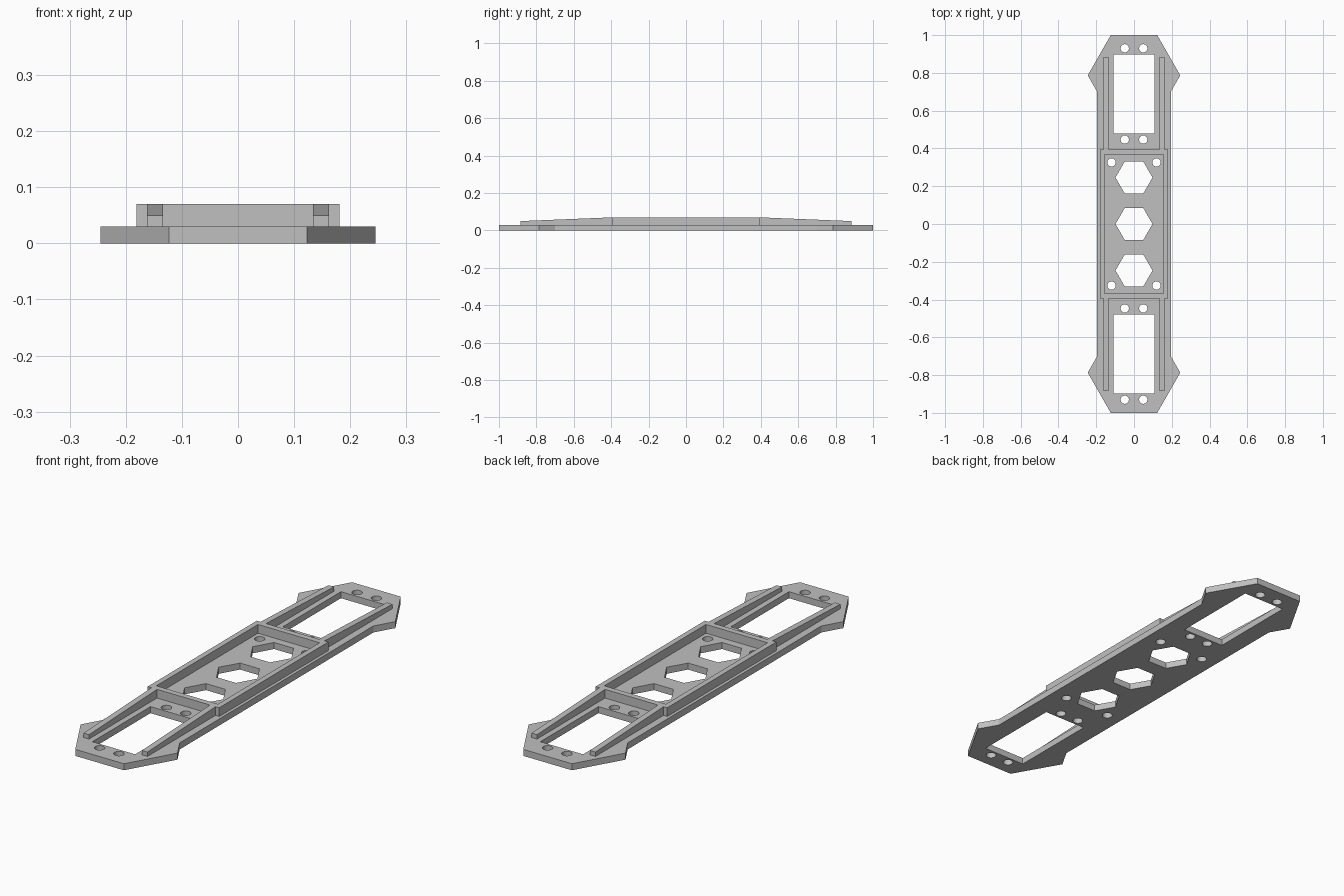
import bpy, bmesh, math

if "Cube" in bpy.data.objects:
    bpy.data.objects.remove(bpy.data.objects["Cube"])

grey = bpy.data.materials.new("light_grey")
grey.diffuse_color = (0.53, 0.53, 0.53, 1)
grey.use_nodes = True
grey.node_tree.nodes["Principled BSDF"].inputs["Base Color"].default_value = grey.diffuse_color


def ngon(cx, cy, r, n):
    return [(cx + r * math.cos(2 * math.pi * i / n),
             cy + r * math.sin(2 * math.pi * i / n)) for i in range(n)]


def rect(cx, cy, hx, hy):
    return [(cx - hx, cy - hy), (cx + hx, cy - hy),
            (cx + hx, cy + hy), (cx - hx, cy + hy)]


def add_object(name, mesh):
    ob = bpy.data.objects.new(name, mesh)
    bpy.context.collection.objects.link(ob)
    mesh.materials.clear()
    mesh.materials.append(grey)
    return ob


def flat_plate(name, loops, z0, z1):
    """Extrude an outline with holes between two heights."""
    cu = bpy.data.curves.new(name + "_profile", 'CURVE')
    cu.dimensions = '2D'
    cu.fill_mode = 'BOTH'
    cu.extrude = (z1 - z0) / 2
    for pts in loops:
        sp = cu.splines.new('POLY')
        sp.points.add(len(pts) - 1)
        for p, (x, y) in zip(sp.points, pts):
            p.co = (x, y, 0, 1)
        sp.use_cyclic_u = True
    tmp = bpy.data.objects.new(name + "_profile", cu)
    bpy.context.collection.objects.link(tmp)
    dg = bpy.context.evaluated_depsgraph_get()
    mesh = bpy.data.meshes.new_from_object(tmp.evaluated_get(dg))
    bpy.data.objects.remove(tmp)
    bm = bmesh.new()
    bm.from_mesh(mesh)
    bmesh.ops.remove_doubles(bm, verts=bm.verts, dist=1e-5)
    bmesh.ops.translate(bm, verts=bm.verts, vec=(0, 0, (z0 + z1) / 2))
    bmesh.ops.recalc_face_normals(bm, faces=bm.faces)
    for f in bm.faces:
        f.smooth = False
    bm.to_mesh(mesh)
    bm.free()
    return add_object(name, mesh)


# Base plate: flared ends, windows, hexagons and screw holes
quarter = [(0.195, 0.70), (0.245, 0.787), (0.123, 1.0)]
right = [(x, -y) for x, y in reversed(quarter)] + quarter
loops = [right + [(-x, -y) for x, y in right]]
for s in (-1, 1):
    loops.append(rect(0, s * 0.688, 0.108, 0.21))
    for sx in (-1, 1):
        loops.append(ngon(sx * 0.049, s * 0.93, 0.022, 32))
        loops.append(ngon(sx * 0.049, s * 0.447, 0.022, 32))
        loops.append(ngon(sx * 0.119, s * 0.326, 0.022, 32))
for y in (-0.246, 0, 0.246):
    loops.append(ngon(0, y, 0.098, 6))
flat_plate("base_plate", loops, 0, 0.03)

# Raised rim around the centre tray
flat_plate("tray_rim", [rect(0, 0, 0.181, 0.394), rect(0, 0, 0.156, 0.367)], 0.03, 0.07)

# Tapering stiffener rails
side = [(0.394, 0.03), (0.885, 0.03), (0.885, 0.05), (0.394, 0.07)]
for sx, xname in ((-1, "left"), (1, "right")):
    for sy, yname in ((-1, "front"), (1, "back")):
        bm = bmesh.new()
        a, b = ([bm.verts.new((sx * x, sy * y, z)) for y, z in side]
                for x in (0.134, 0.162))
        bm.faces.new(a)
        bm.faces.new(b)
        for i in range(4):
            j = (i + 1) % 4
            bm.faces.new((a[i], a[j], b[j], b[i]))
        bmesh.ops.recalc_face_normals(bm, faces=bm.faces)
        mesh = bpy.data.meshes.new("rail")
        bm.to_mesh(mesh)
        bm.free()
        add_object(f"{yname}_{xname}_rail", mesh)
